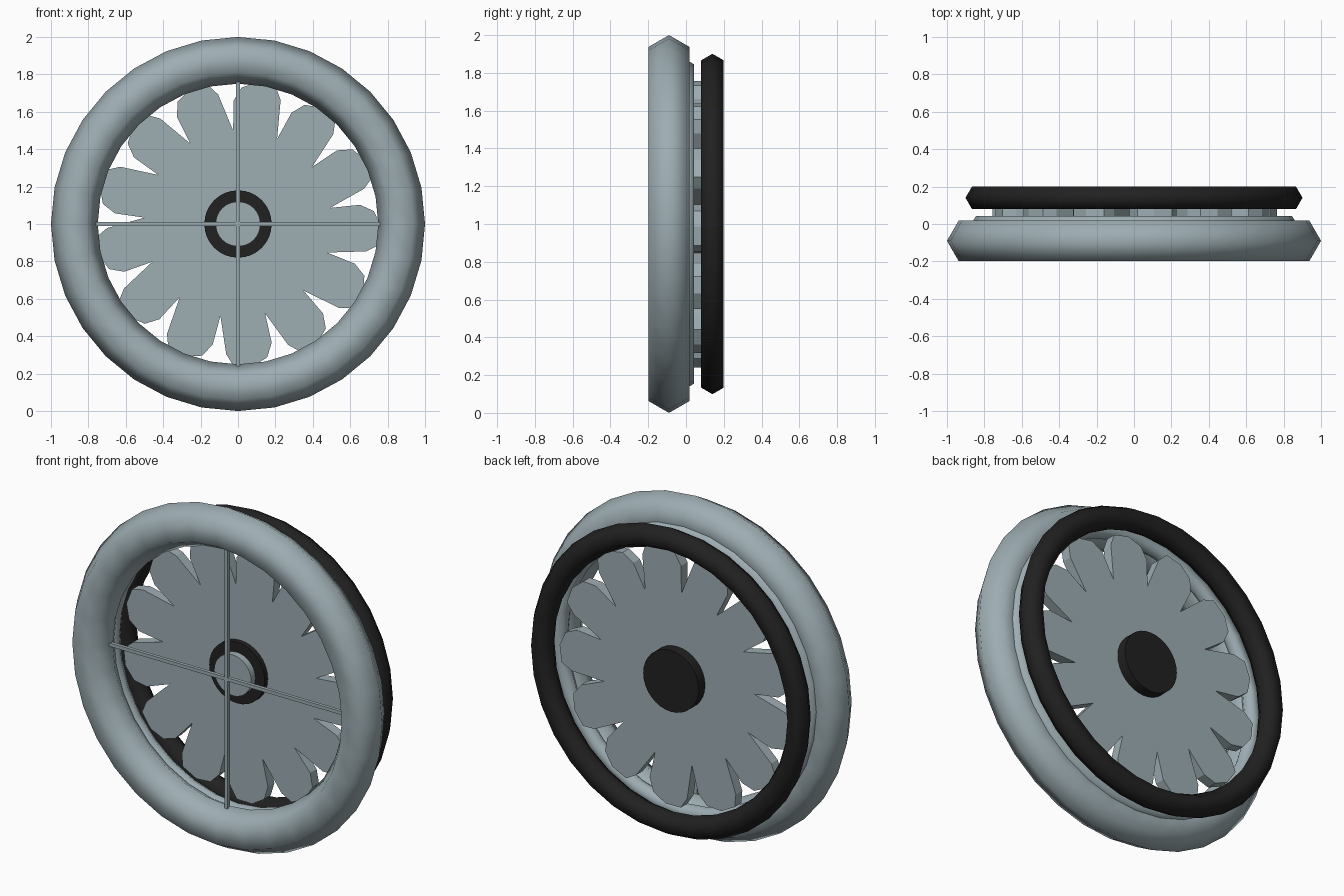
import bpy
import bmesh
from math import sin, cos, radians, pi

cube = bpy.data.objects.get("Cube")
if cube:
    bpy.data.objects.remove(cube, do_unlink=True)


def make_material(name, color):
    mat = bpy.data.materials.new(name)
    mat.use_nodes = True
    mat.diffuse_color = color
    mat.node_tree.nodes["Principled BSDF"].inputs["Base Color"].default_value = color
    return mat


grey = make_material("blue grey", (0.34, 0.42, 0.45, 1))
black = make_material("black", (0.015, 0.015, 0.015, 1))


def finish(name, mat):
    obj = bpy.context.object
    obj.name = name
    obj.data.materials.append(mat)
    return obj


def ring(name, mat, y, radius, tube):
    # Ring with a six-sided tube, softly shaded
    bpy.ops.mesh.primitive_torus_add(
        major_radius=radius, minor_radius=tube, major_segments=32,
        minor_segments=6, location=(0, y, 1), rotation=(pi / 2, 0, 0))
    bpy.ops.object.shade_smooth()
    return finish(name, mat)


def disc(name, mat, front, back, radius):
    bpy.ops.mesh.primitive_cylinder_add(
        vertices=32, radius=radius, depth=back - front,
        location=(0, (front + back) / 2, 1), rotation=(pi / 2, 0, 0))
    bpy.ops.object.shade_smooth_by_angle()
    return finish(name, mat)


def bar(name, mat, y, size):
    bpy.ops.mesh.primitive_cube_add(size=1, location=(0, y, 1))
    bpy.context.object.scale = size
    return finish(name, mat)


# Rings
ring("front_ring", grey, -0.09, 0.875, 0.125)
ring("joining_ring", grey, 0.0, 0.82, 0.05)
ring("rear_ring", black, 0.14, 0.8325, 0.0685)

# Hub
disc("hub", black, -0.01, 0.14, 0.18)
disc("hub_cap", grey, -0.05, -0.005, 0.12)

# Crossed bars
bar("horizontal_bar", grey, -0.1, (1.52, 0.02, 0.02))
bar("vertical_bar", grey, -0.1, (0.02, 0.02, 1.52))

# Fan: one blade outline (degrees past the notch, radius) repeated around
BLADES = 13
FRONT, BACK = 0.02, 0.08
blade = [(0, 0.5), (1, 0.66), (4.5, 0.73), (11, 0.765), (18.5, 0.76), (22, 0.7)]
bm = bmesh.new()
outline = []
for i in range(BLADES):
    for turn, r in blade:
        a = radians(-3 + i * 360 / BLADES + turn)
        outline.append(bm.verts.new((r * sin(a), FRONT, 1 + r * cos(a))))
face = bm.faces.new(outline)
back = bmesh.ops.extrude_face_region(bm, geom=[face], use_keep_orig=True)
moved = [g for g in back["geom"] if isinstance(g, bmesh.types.BMVert)]
bmesh.ops.translate(bm, verts=moved, vec=(0, BACK - FRONT, 0))
bmesh.ops.recalc_face_normals(bm, faces=bm.faces)
mesh = bpy.data.meshes.new("fan")
bm.to_mesh(mesh)
bm.free()
mesh.materials.append(grey)
bpy.context.collection.objects.link(bpy.data.objects.new("fan", mesh))
